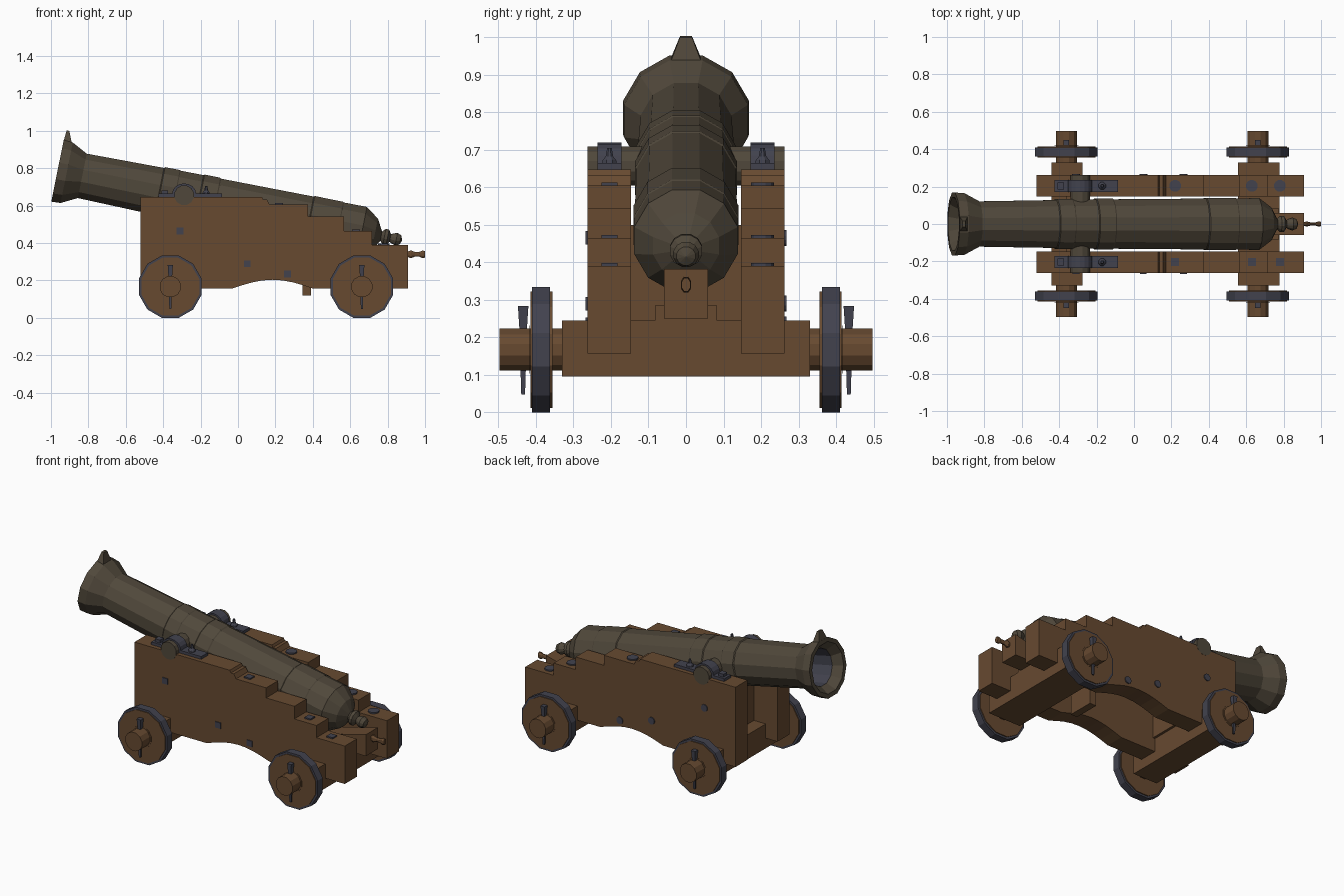
import bpy, bmesh, math
from mathutils import Vector

if "Cube" in bpy.data.objects:
    bpy.data.objects.remove(bpy.data.objects["Cube"])


def material(name, col):
    m = bpy.data.materials.new(name)
    m.diffuse_color = (*col, 1)
    m.use_nodes = True
    m.node_tree.nodes["Principled BSDF"].inputs["Base Color"].default_value = m.diffuse_color
    return m


WOOD = material("brown_wood", (0.135, 0.068, 0.030))
BRONZE = material("dark_bronze", (0.080, 0.064, 0.043))
IRON = material("blue_grey_iron", (0.054, 0.055, 0.076))


def build(name, verts, faces, mats, indices=None):
    me = bpy.data.meshes.new(name)
    me.from_pydata([tuple(v) for v in verts], [], faces)
    for m in mats:
        me.materials.append(m)
    if indices:
        for p, i in zip(me.polygons, indices):
            p.material_index = i
    bm = bmesh.new()
    bm.from_mesh(me)
    bmesh.ops.remove_doubles(bm, verts=bm.verts, dist=1e-6)
    bmesh.ops.recalc_face_normals(bm, faces=bm.faces)
    bm.to_mesh(me)
    bm.free()
    ob = bpy.data.objects.new(name, me)
    bpy.context.collection.objects.link(ob)
    return ob


def prism(name, pts, y0, y1, mat):
    """Extrude an x-z outline along y."""
    n = len(pts)
    verts = [(x, y, z) for y in (y0, y1) for x, z in pts]
    faces = [tuple(range(n)), tuple(range(n, 2 * n))]
    faces += [(i, (i + 1) % n, n + (i + 1) % n, n + i) for i in range(n)]
    return build(name, verts, faces, [mat])


def box(name, x0, x1, y0, y1, z0, z1, mat):
    return prism(name, [(x0, z0), (x1, z0), (x1, z1), (x0, z1)], y0, y1, mat)


def lathe(name, prof, origin, axis, up, mats, n=12, rule=None, squash=1.0):
    """Turn (distance, flat-to-centre radius) points around an axis."""
    o, a, u = Vector(origin), Vector(axis).normalized(), Vector(up).normalized()
    w = a.cross(u) * squash
    k = 1 / math.cos(math.pi / n)
    ang = [2 * math.pi * (i + 0.5) / n for i in range(n)]
    verts, faces, idx, rings = [], [], [], []
    for t, r in prof:
        if r == 0:
            rings.append([len(verts)] * n)
            verts.append(o + a * t)
        else:
            rings.append(list(range(len(verts), len(verts) + n)))
            verts += [o + a * t + (u * math.cos(q) + w * math.sin(q)) * r * k for q in ang]
    for s in range(len(prof) - 1):
        for i in range(n):
            j = (i + 1) % n
            f = list(dict.fromkeys((rings[s][i], rings[s][j], rings[s + 1][j], rings[s + 1][i])))
            faces.append(f)
            idx.append(rule(s) if rule else 0)
    return build(name, verts, faces, mats, idx)


def rod(name, t0, t1, r, origin, axis, up, mat, n=12):
    return lathe(name, [(t0, 0), (t0, r), (t1, r), (t1, 0)], origin, axis, up, [mat], n)


# Barrel: bore, flared muzzle, reinforcing bands, breech, neck and ball
tilt = math.radians(11.4)
A = Vector((math.cos(tilt), 0, -math.sin(tilt)))
N = Vector((math.sin(tilt), 0, math.cos(tilt)))
M = Vector((-0.965, 0, 0.786))
profile = [(0.45, 0), (0.45, 0.095), (0.05, 0.105), (0, 0.143), (0, 0.168), (0.05, 0.165),
           (0.135, 0.121), (0.555, 0.128), (0.56, 0.133), (0.64, 0.134), (0.645, 0.131),
           (0.77, 0.132), (0.775, 0.136), (0.86, 0.136), (0.866, 0.132), (1.37, 0.136),
           (1.375, 0.140), (1.53, 0.140), (1.535, 0.137), (1.66, 0.138), (1.73, 0.088),
           (1.765, 0.026), (1.783, 0.043), (1.80, 0.043), (1.815, 0.020), (1.826, 0.027),
           (1.848, 0.034), (1.87, 0.025), (1.88, 0)]
lathe("barrel", profile, M, A, N, [BRONZE, IRON], rule=lambda s: 1 if s < 2 else 0)

# Muzzle sight
sight = [M + A * t + N * r + Vector((0, y, 0))
         for r, t0, t1, h in ((0.15, 0, 0.05, 0.045), (0.222, 0.005, 0.02, 0.016))
         for t, y in ((t0, -h), (t0, h), (t1, h), (t1, -h))]
build("muzzle_sight", sight, [(0, 1, 2, 3), (4, 5, 6, 7), (0, 1, 5, 4), (1, 2, 6, 5),
                              (2, 3, 7, 6), (3, 0, 4, 7)], [BRONZE])

# Trunnions
TX, TZ = -0.288, 0.656
rod("trunnions", -0.263, 0.263, 0.052, (TX, 0, TZ), (0, 1, 0), (0, 0, 1), BRONZE)

# Stepped cheek outline with arched underside
cheek = [(-0.52, 0.157), (-0.52, 0.647), (0.128, 0.647), (0.135, 0.632), (0.155, 0.632),
         (0.17, 0.605), (0.375, 0.605), (0.375, 0.543), (0.567, 0.543), (0.567, 0.465),
         (0.717, 0.465), (0.717, 0.39), (0.91, 0.39), (0.91, 0.157)]
cheek += [(0.40 - 0.43 * i / 8, 0.157 + 0.047 * math.sin(math.pi * i / 8)) for i in range(9)]

# Cap strap: flat plate with a hump over the trunnion
strap = [(-0.425, 0.645), (-0.425, 0.664), (TX - 0.064, 0.664)]
strap += [(TX - 0.064 * math.cos(math.pi * i / 8), TZ + 0.008 + 0.055 * math.sin(math.pi * i / 8))
          for i in range(1, 8)]
strap += [(TX + 0.064, 0.664), (-0.085, 0.664), (-0.085, 0.645)]

for s, side in ((-1, "front"), (1, "back")):
    prism(side + "_cheek", cheek, s * 0.146, s * 0.262, WOOD)
    prism(side + "_cap_strap", strap, s * 0.172, s * 0.236, IRON)
    box(side + "_strap_hinge", -0.41, -0.375, s * 0.185, s * 0.222, 0.66, 0.682, IRON)
    lathe(side + "_strap_key", [(0, 0), (0, 0.02), (0.012, 0.018), (0.022, 0.01), (0.045, 0.006),
          (0.045, 0)], (-0.17, s * 0.204, 0.66), (0, 0, 1), (1, 0, 0), [IRON], 8)

    # Bolts: square heads on the front side, round on the back
    sides, r = (4, 0.021) if s < 0 else (12, 0.031)
    for x, z in ((0.22, 0.605), (0.63, 0.465), (0.78, 0.39)):
        rod(side + "_top_bolt", -0.01, 0.008, r, (x, s * 0.204, z), (0, 0, 1), (1, 0, 0), IRON, sides)
    for x, z in ((-0.31, 0.465), (0.05, 0.29), (0.265, 0.235)):
        rod(side + "_side_bolt", 0.25, 0.268, 0.018 if s < 0 else 0.021, (x, 0, z), (0, s, 0),
            (0, 0, 1), IRON, sides)

    # Wheels with iron tyres and linchpins
    for x, end in ((-0.362, "muzzle"), (0.662, "breech")):
        hub = (x, 0, 0.167)
        name = f"{side}_{end}"
        rod(name + "_wheel", 0.356, 0.415, 0.155, hub, (0, s, 0), (0, 0, 1), WOOD)
        lathe(name + "_tyre", [(0.362, 0.15), (0.362, 0.167), (0.41, 0.167), (0.41, 0.15),
              (0.362, 0.15)], hub, (0, s, 0), (0, 0, 1), [IRON])
        lathe(name + "_axle_end", [(0.32, 0), (0.32, 0.056), (0.417, 0.056), (0.417, 0.064),
              (0.419, 0.064), (0.419, 0.056), (0.497, 0.056), (0.497, 0)],
              hub, (0, s, 0), (0, 0, 1), [WOOD])
        lathe(name + "_linchpin", [(0.047, 0), (0.047, 0.005), (0.112, 0.007), (0.222, 0.010),
              (0.284, 0.014), (0.284, 0)], (x, s * 0.434, 0), (0, 0, 1), (1, 0, 0), [IRON], 4)

# Axle beams and transom
box("muzzle_axle_beam", -0.44, -0.275, -0.33, 0.33, 0.095, 0.245, WOOD)
box("breech_axle_beam", 0.555, 0.777, -0.33, 0.33, 0.095, 0.245, WOOD)
box("transom", -0.36, -0.26, -0.15, 0.15, 0.24, 0.50, WOOD)

# Bed, its bolster, and the elevating wedge with handle
box("bed", 0.345, 0.775, -0.083, 0.083, 0.243, 0.285, WOOD)
box("bed_bolster", 0.345, 0.39, -0.083, 0.083, 0.12, 0.25, WOOD)
prism("wedge", [(0.42, 0.25), (0.91, 0.25), (0.91, 0.382), (0.42, 0.26)], -0.058, 0.058, WOOD)
lathe("wedge_handle", [(0.90, 0), (0.90, 0.012), (0.925, 0.021), (0.945, 0.013), (0.97, 0.013),
      (0.985, 0.020), (1.0, 0.018), (1.0, 0)], (0, 0, 0.34), (1, 0, 0), (0, 0, 1), [WOOD], 8,
      squash=0.65)
